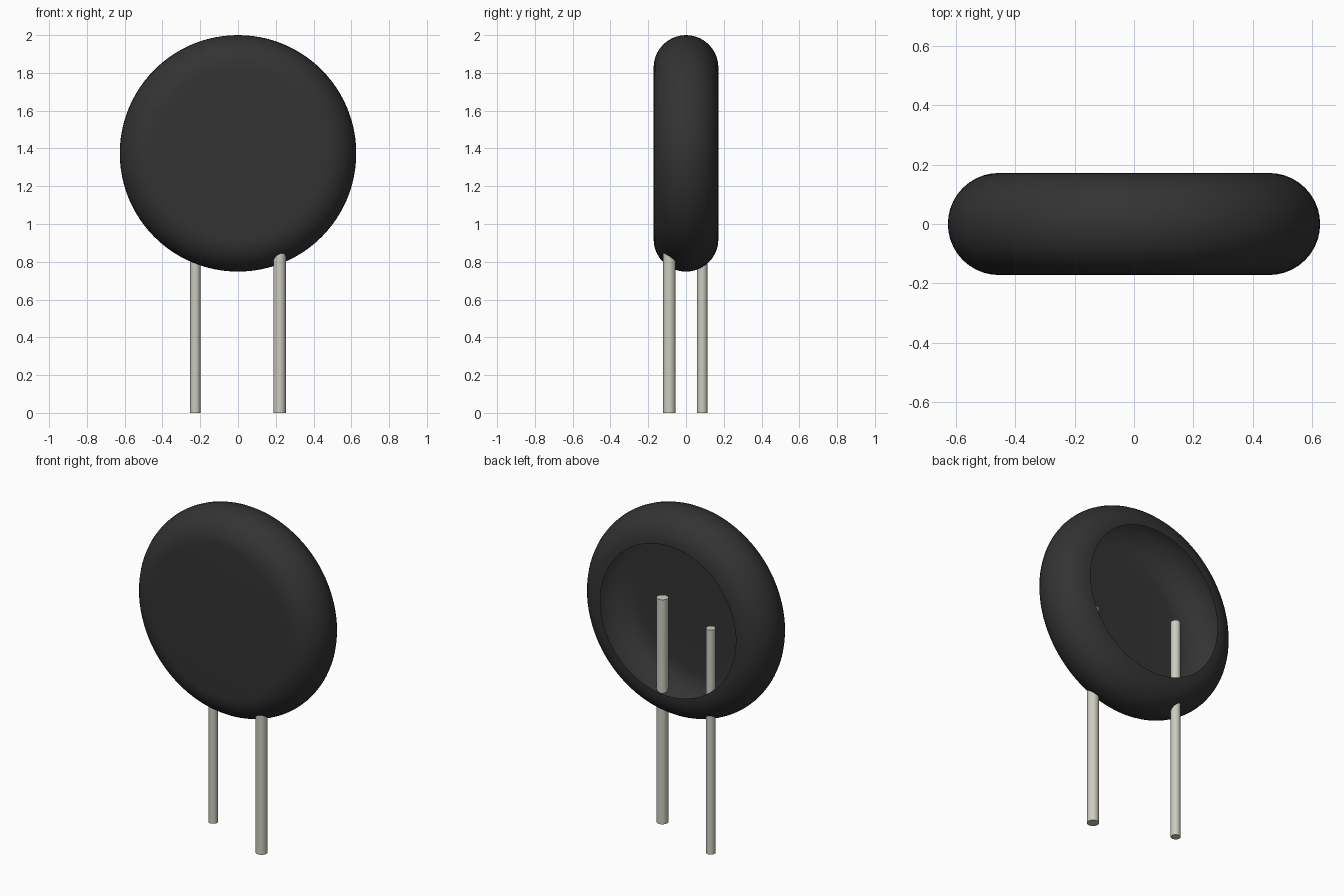
import bpy, bmesh, math
from mathutils import Matrix, Vector

cube = bpy.data.objects.get("Cube")
if cube:
    bpy.data.objects.remove(cube, do_unlink=True)


def material(name, rgb):
    m = bpy.data.materials.new(name)
    m.use_nodes = True
    m.diffuse_color = (*rgb, 1)
    bsdf = m.node_tree.nodes["Principled BSDF"]
    bsdf.inputs["Base Color"].default_value = (*rgb, 1)
    bsdf.inputs["Roughness"].default_value = 0.6
    return m


def finish(name, bm, mat):
    me = bpy.data.meshes.new(name)
    bm.to_mesh(me)
    bm.free()
    me.materials.append(mat)
    ob = bpy.data.objects.new(name, me)
    bpy.context.collection.objects.link(ob)
    bpy.ops.object.select_all(action='DESELECT')
    ob.select_set(True)
    bpy.context.view_layer.objects.active = ob
    bpy.ops.object.shade_smooth_by_angle(angle=math.radians(35))
    return ob


black = material("black coating", (0.033, 0.033, 0.033))
metal = material("tinned metal", (0.61, 0.60, 0.52))

# Disc body: rounded rim and flat front, open at the back
EDGE, FLAT, CENTRE_Z = 0.1715, 0.4545, 1.374
ARC, SIDES = 20, 96
bm = bmesh.new()
profile = [bm.verts.new((0, -EDGE, 0))]
for i in range(ARC + 1):
    a = -math.pi / 2 + math.pi * i / ARC
    profile.append(bm.verts.new((FLAT + EDGE * math.cos(a), EDGE * math.sin(a), 0)))
edges = [bm.edges.new(pair) for pair in zip(profile, profile[1:])]
bmesh.ops.spin(bm, geom=profile + edges, cent=(0, 0, 0), axis=(0, 1, 0),
               angle=2 * math.pi, steps=SIDES)
bmesh.ops.remove_doubles(bm, verts=bm.verts, dist=1e-4)
bm.normal_update()
# Turn the open shell so its normals point outward
outside = max(bm.faces, key=lambda f: f.calc_center_median().x)
if outside.normal.x < 0:
    bmesh.ops.reverse_faces(bm, faces=bm.faces)
bmesh.ops.translate(bm, verts=bm.verts, vec=(0, 0, CENTRE_Z))
finish("disc_body", bm, black)

# Two straight wire leads, offset to opposite faces of the disc
LEAD_TOP = 1.36
for name, x, y, r in (("left_lead", 0.22, -0.088, 0.033),
                      ("right_lead", -0.226, 0.086, 0.027)):
    bm = bmesh.new()
    bmesh.ops.create_cone(bm, cap_ends=True, segments=32, radius1=r, radius2=r,
                          depth=LEAD_TOP,
                          matrix=Matrix.Translation(Vector((x, y, LEAD_TOP / 2))))
    finish(name, bm, metal)
